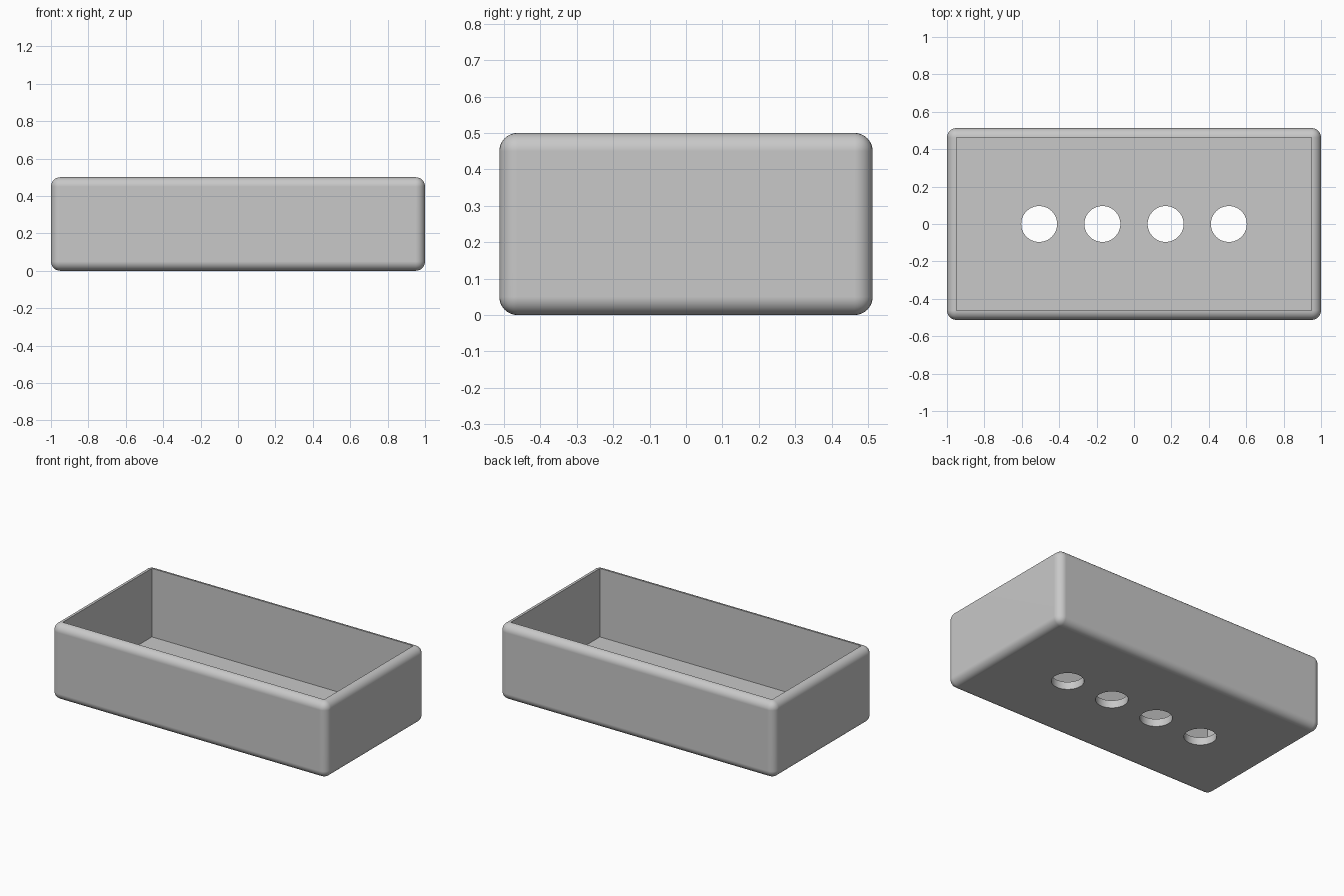
import bpy
import bmesh
import math
from mathutils import Matrix, Vector

LENGTH, WIDTH, HEIGHT = 2.0, 1.025, 0.5
WALL = 0.05            # wall, floor and outer rounding
HOLE_RADIUS = 0.096
HOLE_PITCH = 0.338

default_cube = bpy.data.objects.get("Cube")
if default_cube:
    bpy.data.objects.remove(default_cube, do_unlink=True)


def make_material(name, rgb):
    mat = bpy.data.materials.new(name)
    mat.use_nodes = True
    color = (*rgb, 1.0)
    mat.diffuse_color = color
    mat.node_tree.nodes["Principled BSDF"].inputs["Base Color"].default_value = color
    return mat


def make_object(name, bm):
    mesh = bpy.data.meshes.new(name)
    bmesh.ops.recalc_face_normals(bm, faces=bm.faces)
    bm.to_mesh(mesh)
    bm.free()
    obj = bpy.data.objects.new(name, mesh)
    bpy.context.collection.objects.link(obj)
    return obj


# Rounded tray: the flat left on top after rounding is pushed down as the cavity
bm = bmesh.new()
bmesh.ops.create_cube(bm, size=1.0)
bmesh.ops.scale(bm, vec=(LENGTH, WIDTH, HEIGHT), verts=bm.verts)
bmesh.ops.translate(bm, vec=(0, 0, HEIGHT / 2), verts=bm.verts)
bmesh.ops.bevel(bm, geom=bm.edges[:], offset=WALL, segments=8,
                profile=0.5, affect='EDGES')
top = max(bm.faces, key=lambda f: f.calc_area() * f.normal.z)
cavity = bmesh.ops.extrude_discrete_faces(bm, faces=[top])["faces"][0]
bmesh.ops.translate(bm, vec=Vector((0, 0, WALL - HEIGHT)), verts=cavity.verts[:])
tray = make_object("tray", bm)
tray.data.materials.append(make_material("light grey", (0.58, 0.58, 0.58)))

# Row of four round holes through the floor
bm = bmesh.new()
for i in range(4):
    bmesh.ops.create_cone(bm, cap_ends=True, segments=64, radius1=HOLE_RADIUS,
                          radius2=HOLE_RADIUS, depth=4 * WALL,
                          matrix=Matrix.Translation(((i - 1.5) * HOLE_PITCH, 0, 0)))
cutter = make_object("hole_cutter", bm)
cutter.hide_render = True

holes = tray.modifiers.new("holes", 'BOOLEAN')
holes.operation = 'DIFFERENCE'
holes.solver = 'EXACT'
holes.object = cutter

bpy.ops.object.select_all(action='DESELECT')
tray.select_set(True)
bpy.context.view_layer.objects.active = tray
bpy.ops.object.modifier_apply(modifier=holes.name)
bpy.data.objects.remove(cutter, do_unlink=True)

# Smooth roundings, with the large faces kept flat
bpy.ops.object.shade_smooth_by_angle(angle=math.radians(35))
flat = tray.modifiers.new("flat_faces", 'WEIGHTED_NORMAL')
flat.keep_sharp = True
